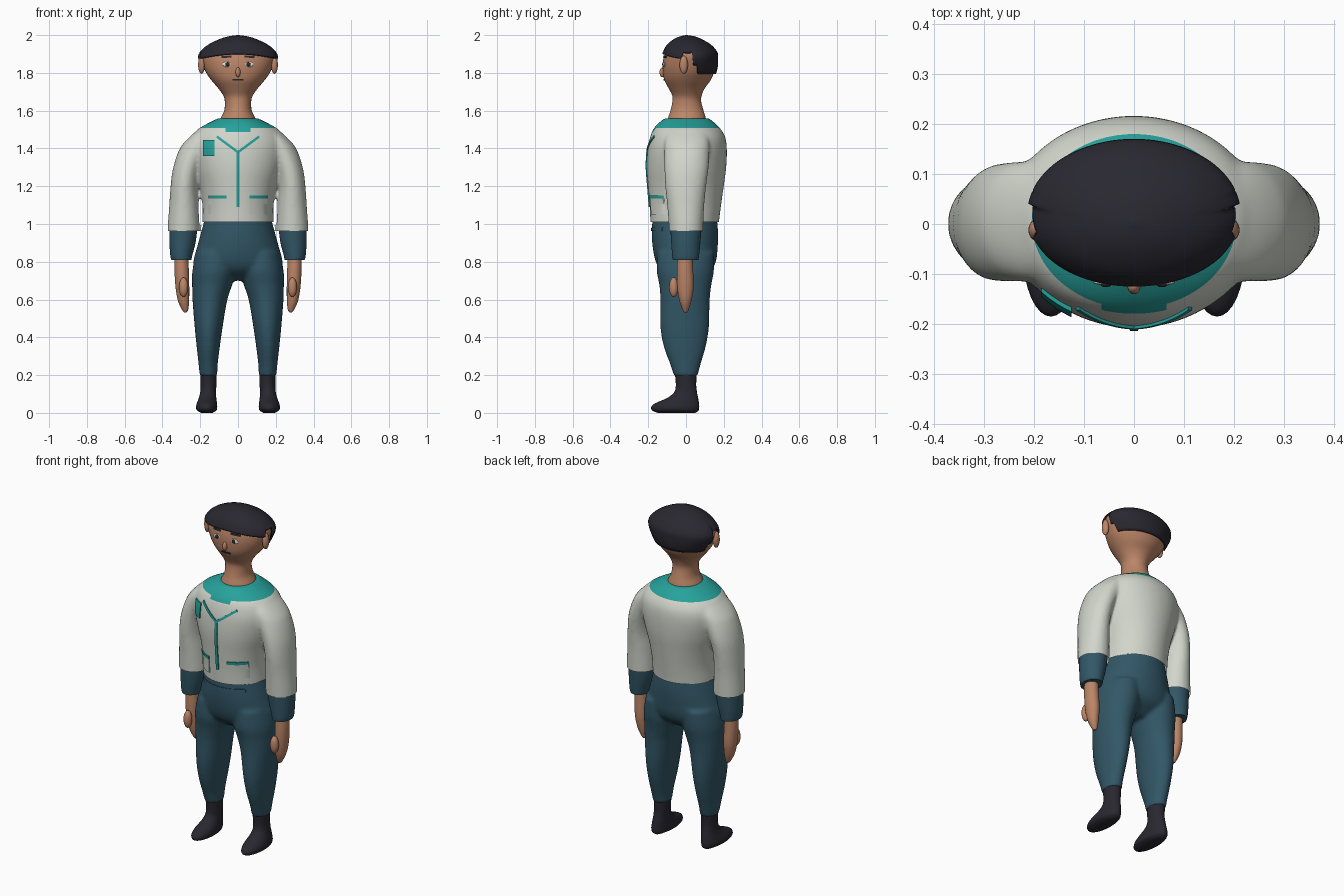
import bpy, bmesh, math
from mathutils import Vector, Matrix
from mathutils.bvhtree import BVHTree

if "Cube" in bpy.data.objects:
    bpy.data.objects.remove(bpy.data.objects["Cube"])


def mat(name, rgb):
    m = bpy.data.materials.new(name)
    m.diffuse_color = (*rgb, 1)
    m.use_nodes = True
    m.node_tree.nodes["Principled BSDF"].inputs["Base Color"].default_value = m.diffuse_color
    return m


WHITE = mat("jacket off white", (0.64, 0.67, 0.60))
BLUE = mat("trouser blue", (0.032, 0.095, 0.135))
TEAL = mat("teal trim", (0.02, 0.36, 0.33))
SKIN = mat("skin", (0.50, 0.235, 0.135))
DARK = mat("hair and boot dark", (0.022, 0.021, 0.030))
EYE = mat("eye white", (0.75, 0.75, 0.72))


def finish(name, bm, mats, angle=50):
    me = bpy.data.meshes.new(name)
    bm.to_mesh(me)
    bm.free()
    for m in mats:
        me.materials.append(m)
    me.polygons.foreach_set("use_smooth", [True] * len(me.polygons))
    me.set_sharp_from_angle(angle=math.radians(angle))
    ob = bpy.data.objects.new(name, me)
    bpy.context.collection.objects.link(ob)
    return ob


def section(rings, z):
    """Smoothly interpolated (x0, x1, y0, y1) of a profile table at height z."""
    n = len(rings)
    i = max(j for j in range(n - 1) if rings[j][0] <= z + 1e-9 or j == 0)
    a, b = rings[i], rings[i + 1]
    p, q = rings[max(i - 1, 0)], rings[min(i + 2, n - 1)]
    h = b[0] - a[0]
    t = min(max((z - a[0]) / h, 0), 1)
    out = []
    for k in range(1, 5):
        ma = (b[k] - p[k]) / (b[0] - p[0]) * h
        mb = (q[k] - a[k]) / (q[0] - a[0]) * h
        out.append((2*t**3 - 3*t**2 + 1) * a[k] + (t**3 - 2*t**2 + t) * ma
                   + (3*t**2 - 2*t**3) * b[k] + (t**3 - t**2) * mb)
    return out


def ring_point(rings, z, ang):
    x0, x1, y0, y1 = section(rings, z)
    return Vector(((x0 + x1) / 2 + (x1 - x0) / 2 * math.cos(ang),
                   (y0 + y1) / 2 + (y1 - y0) / 2 * math.sin(ang), z))


def loft(bm, rings, side=1, segs=32, sub=4):
    """Closed loft of elliptical sections, listed from low to high."""
    zs = [a[0] + (b[0] - a[0]) * k / sub for a, b in zip(rings, rings[1:]) for k in range(sub)]
    zs.append(rings[-1][0])
    rows = []
    for z in zs:
        pts = [ring_point(rings, z, 2 * math.pi * i / segs) for i in range(segs)]
        rows.append([bm.verts.new((p.x * side, p.y, p.z)) for p in pts])
    faces = [bm.faces.new(rows[0]), bm.faces.new(rows[-1])]
    for r, s in zip(rows, rows[1:]):
        faces += [bm.faces.new((r[i], r[(i+1) % segs], s[(i+1) % segs], s[i])) for i in range(segs)]
    bmesh.ops.recalc_face_normals(bm, faces=faces)


def centred(rows):
    return [(z, -r, r, a, b) for z, r, a, b in rows]


def fused(bm):
    """Merge overlapping volumes into one smooth skin."""
    ob = finish("fuse", bm, [])
    m = ob.modifiers.new("merge", 'REMESH')
    m.mode, m.voxel_size = 'VOXEL', 0.009
    s = ob.modifiers.new("soften", 'SMOOTH')
    s.factor, s.iterations = 0.5, 10
    ev = ob.evaluated_get(bpy.context.evaluated_depsgraph_get())
    out = bmesh.new()
    out.from_mesh(ev.to_mesh())
    ev.to_mesh_clear()
    bpy.data.objects.remove(ob)
    return out


def cut(bm, co, no, clear=False):
    bmesh.ops.bisect_plane(bm, geom=bm.verts[:] + bm.edges[:] + bm.faces[:], dist=1e-5,
                           plane_co=co, plane_no=no, clear_inner=clear)


# jacket: torso and sleeves in one piece
torso = centred([(0.93, .186, -.186, .172), (1.0, .187, -.188, .174), (1.1, .188, -.193, .186),
                 (1.2, .205, -.201, .20), (1.3, .235, -.208, .213), (1.4, .255, -.203, .216),
                 (1.46, .245, -.19, .208), (1.5, .215, -.174, .186), (1.53, .165, -.15, .158),
                 (1.56, .105, -.113, .122)])
sleeve = [(.93, .205, .372, -.088, .09), (1.0, .205, .371, -.092, .092), (1.1, .209, .364, -.10, .097),
          (1.2, .212, .357, -.11, .107), (1.3, .19, .343, -.115, .12), (1.4, .14, .308, -.115, .125),
          (1.45, .13, .268, -.11, .12), (1.5, .12, .212, -.09, .10)]
bm = bmesh.new()
loft(bm, torso, segs=48)
for s in (-1, 1):
    loft(bm, sleeve, s)
bm = fused(bm)
cut(bm, (0, 0, .963), (0, 0, 1), True)
for z in (1.01, 1.488, 1.507):
    cut(bm, (0, 0, z), (0, 0, 1))
for x in (-.065, .065):
    cut(bm, (x, 0, 0), (1, 0, 0))
hem = [f for f in bm.faces if f.calc_center_median().z < 1.01 and abs(f.calc_center_median().x) < .196]
bmesh.ops.delete(bm, geom=hem, context='FACES')
for f in bm.faces:  # teal collar with a front tab
    c = f.calc_center_median()
    f.material_index = int(c.z > 1.507 or (c.z > 1.488 and abs(c.x) < .065 and c.y < 0))
jacket_tree = BVHTree.FromBMesh(bm)
finish("jacket", bm, [WHITE, TEAL], 60)

# trousers: hips and legs in one piece
hips = centred([(.70, .09, -.06, .06), (.75, .215, -.13, .13), (.80, .236, -.16, .158),
                (.88, .216, -.177, .168), (.95, .197, -.181, .17), (1.02, .178, -.178, .165),
                (1.05, .174, -.174, .16)])
leg = [(.195, .109, .203, -.064, .062), (.25, .108, .208, -.082, .076), (.35, .096, .219, -.118, .105),
       (.45, .082, .229, -.136, .122), (.6, .056, .241, -.136, .126), (.68, .03, .243, -.142, .135),
       (.75, .012, .242, -.155, .148), (.85, .02, .222, -.15, .15)]
bm = bmesh.new()
loft(bm, hips, segs=48)
for s in (-1, 1):
    loft(bm, leg, s)
bm = fused(bm)
trouser_tree = BVHTree.FromBMesh(bm)
finish("trousers", bm, [BLUE])

# cuffs, hands, thumbs and boots
cuff = [(.81, .247, .353, -.07, .066), (.83, .243, .358, -.073, .069), (.9, .225, .363, -.078, .076),
        (1.0, .212, .364, -.084, .084)]
hand = [(.532, .272, .286, -.01, .008), (.545, .264, .296, -.018, .014), (.59, .259, .317, -.034, .028),
        (.66, .258, .33, -.046, .04), (.75, .26, .336, -.048, .038), (.83, .264, .336, -.045, .035)]
boot = [(0, .135, .195, -.15, .05), (.012, .115, .216, -.178, .066), (.03, .11, .222, -.184, .07),
        (.05, .111, .218, -.165, .069), (.08, .115, .207, -.098, .064), (.11, .117, .2, -.062, .058),
        (.15, .114, .198, -.054, .054), (.215, .113, .2, -.06, .058)]


def ball(name, loc, scale, m):
    b = bmesh.new()
    bmesh.ops.create_uvsphere(b, u_segments=20, v_segments=12, radius=1,
                              matrix=Matrix.Translation(loc) @ Matrix.Diagonal((*scale, 1)))
    return finish(name, b, [m])


for s, tag in ((-1, "right"), (1, "left")):
    for part, rings, m in (("cuff", cuff, BLUE), ("hand", hand, SKIN), ("boot", boot, DARK)):
        bm = bmesh.new()
        loft(bm, rings, s)
        finish(f"{tag}_{part}", bm, [m])
    ball(f"{tag}_thumb", (s * .288, -.065, .665), (.024, .024, .052), SKIN)

# head and neck
head = centred([(1.5, .11, -.10, .11), (1.56, .092, -.095, .105), (1.6, .073, -.082, .093),
                (1.65, .07, -.072, .08), (1.68, .078, -.073, .083), (1.72, .106, -.093, .10),
                (1.76, .14, -.114, .13), (1.8, .168, -.122, .147), (1.85, .188, -.123, .156),
                (1.9, .195, -.113, .155), (1.94, .165, -.09, .13), (1.98, .07, -.04, .06)])
bm = bmesh.new()
loft(bm, head, segs=48)
head_tree = BVHTree.FromBMesh(bm)
finish("head", bm, [SKIN])

# hair cap with a stepped lower edge around the ears
cap = centred([(1.78, .165, -.125, .155), (1.83, .192, -.129, .168), (1.88, .213, -.128, .17),
               (1.91, .203, -.122, .166), (1.95, .157, -.1, .132), (1.98, .095, -.062, .08),
               (1.994, .048, -.03, .044), (2.0, .004, -.002, .006)])


def hairline(ang):
    y = math.sin(ang)
    if y < -.3:
        return 1.872 + .028 * (1 - math.cos(ang) ** 2)
    return 1.91 if y < .1 else 1.84 if y < .28 else 1.795


bm = bmesh.new()
N, R = 96, 20
cols = []
for i in range(N):
    ang = 2 * math.pi * i / N
    low = hairline(ang)
    cols.append([bm.verts.new(ring_point(cap, low + (2 - low) * math.sin(k / R * math.pi / 2), ang))
                 for k in range(R + 1)])
for i in range(N):
    a, b = cols[i], cols[(i + 1) % N]
    for k in range(R):
        bm.faces.new((a[k], b[k], b[k + 1], a[k + 1]))
bm.faces.new([c[R] for c in cols])
finish("hair", bm, [DARK], 70).modifiers.new("thickness", 'SOLIDIFY').thickness = 0.01


def front_y(tree, x, z):
    hit = tree.ray_cast(Vector((x, -1, z)), Vector((0, 1, 0)))[0]
    return hit.y if hit else -.15


def plate(name, tree, p, q, width, m, lift=.006):
    """Strip from p to q in (x, z), laid on the front of a surface."""
    p, q = Vector(p), Vector(q)
    d = (q - p).normalized()
    side = Vector((-d.y, d.x)) * width / 2
    bm = bmesh.new()
    g = []
    for i in range(13):
        row = []
        for j in range(5):
            c = p.lerp(q, i / 12) + side * (j / 2 - 1)
            y = front_y(tree, c.x, c.y)
            row.append([bm.verts.new((c.x, y + o, c.y)) for o in (-lift, .003)])
        g.append(row)
    for i in range(12):
        for j in range(4):
            for o in (0, 1):
                bm.faces.new((g[i][j][o], g[i+1][j][o], g[i+1][j+1][o], g[i][j+1][o]))
    rim = [g[i][0] for i in range(13)] + [g[12][j] for j in range(1, 5)]
    rim += [g[i][4] for i in range(11, -1, -1)] + [g[0][j] for j in range(3, 0, -1)]
    for a, b in zip(rim, rim[1:] + rim[:1]):
        bm.faces.new((a[0], b[0], b[1], a[1]))
    bmesh.ops.recalc_face_normals(bm, faces=bm.faces[:])
    finish(name, bm, [m], 40)


# jacket trim, chest badge, pockets and waistband seam
plate("zip", jacket_tree, (0, 1.09), (0, 1.385), .016, TEAL)
plate("chest_badge", jacket_tree, (-.155, 1.36), (-.155, 1.445), .06, TEAL, .009)
plate("waist_seam", trouser_tree, (-.14, .972), (.14, .972), .02, BLUE, .004)
for s, tag in ((-1, "right"), (1, "left")):
    plate(f"{tag}_chest_piping", jacket_tree, (0, 1.38), (s * .112, 1.463), .013, TEAL)
    plate(f"{tag}_pocket", jacket_tree, (s * .108, 1.05), (s * .108, 1.135), .094, WHITE)
    plate(f"{tag}_pocket_trim", jacket_tree, (s * .06, 1.142), (s * .156, 1.142), .016, TEAL, .008)

# face
for s, tag in ((-1, "right"), (1, "left")):
    y = front_y(head_tree, s * .058, 1.845)
    ball(f"{tag}_eye", (s * .058, y, 1.845), (.024, .006, .014), EYE)
    ball(f"{tag}_pupil", (s * .056, y - .005, 1.845), (.011, .005, .012), DARK)
    plate(f"{tag}_eyebrow", head_tree, (s * .035, 1.886), (s * .088, 1.884), .010, DARK)
    ball(f"{tag}_ear", (s * .193, -.012, 1.843), (.018, .022, .048), SKIN)
ball("nose", (0, -.125, 1.803), (.013, .015, .026), SKIN)
plate("mouth", head_tree, (-.028, 1.763), (.028, 1.763), .009, DARK, .004)
